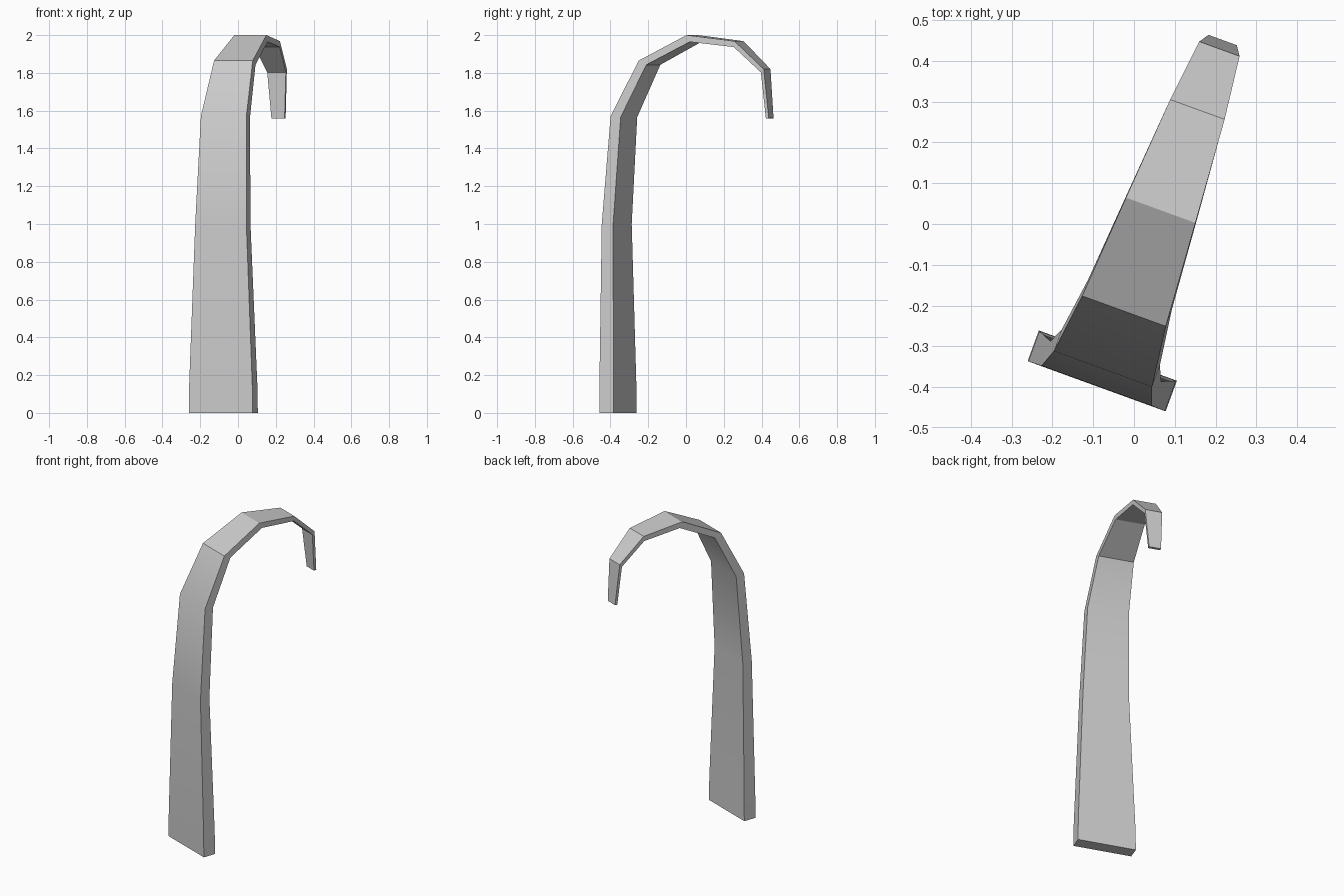
import bpy, bmesh, math
from mathutils import Vector, Matrix

if "Cube" in bpy.data.objects:
    bpy.data.objects.remove(bpy.data.objects["Cube"])

# Outer spine of the hook: forward position, height, half width
SPINE = [(-0.405, 0.0, 0.18), (-0.405, 0.14, 0.178), (-0.404, 1.0, 0.144),
         (-0.36, 1.57, 0.128), (-0.209, 1.865, 0.109), (0.054, 2.0, 0.0905),
         (0.317, 1.968, 0.071), (0.475, 1.82, 0.0525), (0.498, 1.56, 0.037)]
THICKNESS = 0.444      # strip thickness relative to half width
CENTRE = 0.05          # sideways offset of the strip's middle
TURN = Matrix.Rotation(math.radians(-20), 3, 'Z')

# Tapered rectangular cross-sections swept along the spine
bm = bmesh.new()
rings = []
for i, (u, z, h) in enumerate(SPINE):
    a, b = (SPINE[i - 1], SPINE[i]) if i else (SPINE[0], SPINE[1])
    d = Vector((b[0] - a[0], b[1] - a[1])).normalized()
    t = THICKNESS * h
    iu, iz = u + d.y * t, z - d.x * t
    corners = [(-h, u, z), (h, u, z), (h, iu, iz), (-h, iu, iz)]
    rings.append([bm.verts.new(TURN @ Vector((CENTRE + w, y, zz))) for w, y, zz in corners])

for lower, upper in zip(rings, rings[1:]):
    for k in range(4):
        n = (k + 1) % 4
        bm.faces.new((lower[k], lower[n], upper[n], upper[k]))

# End caps
bm.faces.new(rings[0][::-1])
bm.faces.new(rings[-1])
bmesh.ops.recalc_face_normals(bm, faces=bm.faces)

mesh = bpy.data.meshes.new("curved_hook")
bm.to_mesh(mesh)
bm.free()
hook = bpy.data.objects.new("curved_hook", mesh)
bpy.context.collection.objects.link(hook)
bpy.context.view_layer.objects.active = hook
hook.select_set(True)
bpy.ops.object.shade_smooth_by_angle(angle=math.radians(30))
